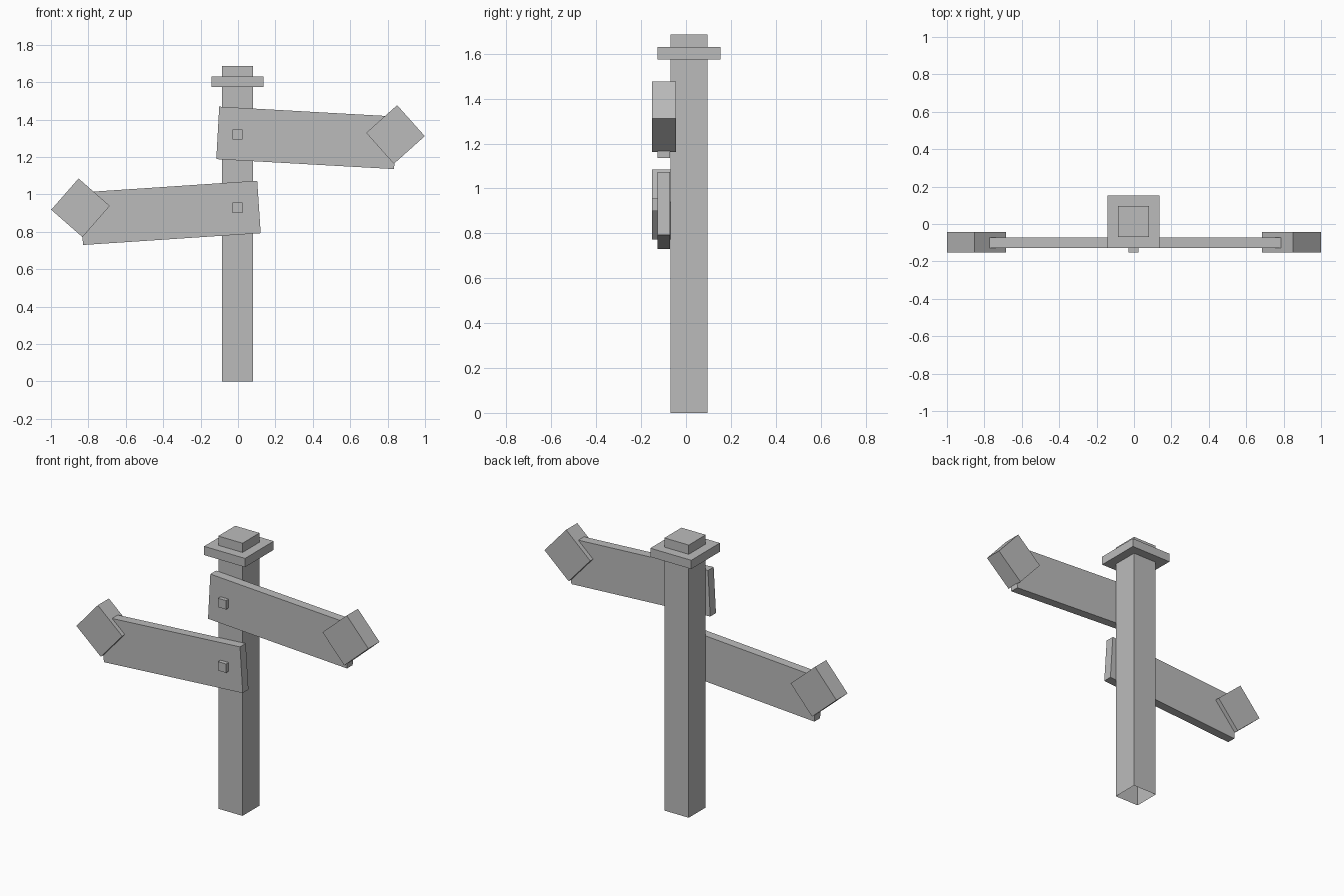
import bpy
import bmesh
from math import radians
from mathutils import Matrix, Vector

cube = bpy.data.objects.get("Cube")
if cube:
    bpy.data.objects.remove(cube, do_unlink=True)

grey = bpy.data.materials.new("plain grey")
grey.use_nodes = True
grey.diffuse_color = (0.5, 0.5, 0.5, 1)
grey.node_tree.nodes["Principled BSDF"].inputs["Base Color"].default_value = grey.diffuse_color


def box(name, centre, size, tilt=0, open_bottom=False):
    """Flat-sided box, tilted clockwise as seen from the front."""
    bm = bmesh.new()
    bmesh.ops.create_cube(bm, size=1)
    if open_bottom:
        bm.normal_update()
        base = [f for f in bm.faces if f.normal.z < -0.9]
        bmesh.ops.delete(bm, geom=base, context='FACES_ONLY')
    bm.transform(Matrix.Diagonal(Vector(size)).to_4x4())
    mesh = bpy.data.meshes.new(name)
    bm.to_mesh(mesh)
    bm.free()
    mesh.materials.append(grey)
    obj = bpy.data.objects.new(name, mesh)
    obj.location = centre
    obj.rotation_euler.y = radians(tilt)
    bpy.context.collection.objects.link(obj)
    return obj


# Upright post, hollow underneath, with a collar near the top
POST_X, POST_Y = -0.003, 0.013
box("post", (POST_X, POST_Y, 0.843), (0.166, 0.166, 1.686), open_bottom=True)
box("collar", (POST_X, POST_Y, 1.602), (0.28, 0.28, 0.054))

# Two sign boards pointing opposite ways, each with a turned square tip and a nail
signs = [("upper", 1, 0.367, 1.302, 1.32, 3.2), ("lower", -1, 0.363, 0.901, 0.928, 3.8)]
for label, side, x, board_z, tip_z, tilt in signs:
    box(label + "_board", (side * x, -0.099, board_z), (0.952, 0.056, 0.281), side * tilt)
    box(label + "_tip", (side * 0.842, -0.098, tip_z), (0.222, 0.109, 0.222), side * (45 + tilt))
    box(label + "_nail", (POST_X, -0.125, tip_z), (0.055, 0.054, 0.055))
